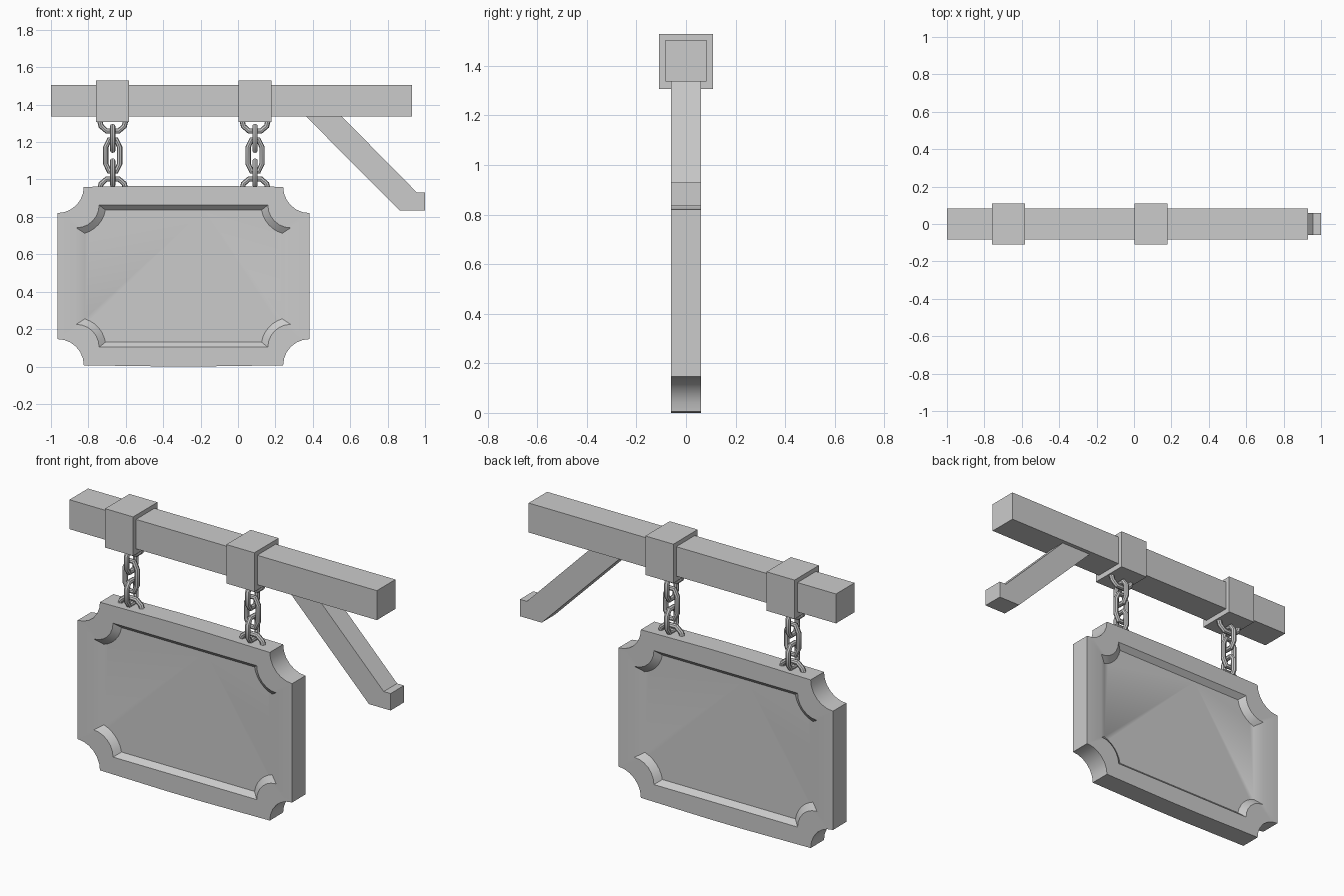
import bpy, bmesh, math
from mathutils import Vector

if "Cube" in bpy.data.objects:
    bpy.data.objects.remove(bpy.data.objects["Cube"])


def finish(bm, name, smooth=False):
    bmesh.ops.recalc_face_normals(bm, faces=bm.faces)
    mesh = bpy.data.meshes.new(name)
    bm.to_mesh(mesh)
    bm.free()
    ob = bpy.data.objects.new(name, mesh)
    bpy.context.collection.objects.link(ob)
    if smooth:
        bpy.ops.object.select_all(action='DESELECT')
        ob.select_set(True)
        bpy.context.view_layer.objects.active = ob
        bpy.ops.object.shade_smooth_by_angle(angle=math.radians(35))
    return ob


def bridge(bm, a, b, closed=True):
    n = len(a)
    for i in range(n if closed else n - 1):
        j = (i + 1) % n
        bm.faces.new((a[i], a[j], b[j], b[i]))


def box(name, x0, x1, y, z0, z1):
    prism(name, [(x0, z0), (x1, z0), (x1, z1), (x0, z1)], y)


def prism(name, profile, y):
    bm = bmesh.new()
    f = [bm.verts.new((px, -y, pz)) for px, pz in profile]
    b = [bm.verts.new((px, y, pz)) for px, pz in profile]
    bridge(bm, f, b)
    bm.faces.new(f)
    bm.faces.new(b)
    finish(bm, name)


def chain_link(name, path, origin, sideways=False, closed=True, radius=0.0145, sides=8):
    """Sweep a round section along a planar path (u, z)."""
    bm = bmesh.new()
    rings, n = [], len(path)
    pts = [Vector(p) for p in path]
    for i, p in enumerate(pts):
        prev = pts[i - 1] if closed or i > 0 else p
        nxt = pts[(i + 1) % n] if closed or i < n - 1 else p
        t = (nxt - prev).normalized()
        normal = Vector((t.y, -t.x))
        ring = []
        for k in range(sides):
            a = 2 * math.pi * k / sides
            q = p + normal * radius * math.cos(a)
            w = radius * math.sin(a)
            co = (w, q.x, q.y) if sideways else (q.x, w, q.y)
            ring.append(bm.verts.new(Vector(co) + Vector(origin)))
        rings.append(ring)
    for i in range(n if closed else n - 1):
        bridge(bm, rings[i], rings[(i + 1) % n])
    finish(bm, name, True)


def oval(w, s, h):
    return [(w, -s), (w, s), (w * .5, h), (-w * .5, h),
            (-w, s), (-w, -s), (-w * .5, -h), (w * .5, -h)]


# beam and diagonal brace
box("beam", -1.0, 0.93, 0.083, 1.337, 1.504)
prism("brace", [(0.364, 1.337), (0.864, 0.834), (1.0, 0.834), (1.0, 0.93),
                (0.957, 0.93), (0.555, 1.337)], 0.06)

# sleeves and chains
half = [(-.07, -.012), (-.062, .022), (-.032, .048), (.032, .048), (.062, .022), (.07, -.012)]
for side, cx in (("left", -0.67), ("right", 0.091)):
    box(side + "_sleeve", cx - 0.088, cx + 0.088, 0.109, 1.307, 1.528)
    chain_link(side + "_top_loop", [(u, -z) for u, z in half], (cx, 0, 1.307), closed=False)
    chain_link(side + "_upper_link", oval(.042, .035, .065), (cx, 0, 1.22), True)
    chain_link(side + "_middle_link", oval(.037, .045, .085), (cx, 0, 1.128))
    chain_link(side + "_lower_link", oval(.042, .035, .065), (cx, 0, 1.035), True)
    chain_link(side + "_bottom_loop", half, (cx, 0, 0.955), closed=False)


# sign board with scooped corners and a recessed panel on both faces
def outline(W, H, CW, CH, r, bulge=0.0, seg=6):
    a0, a1 = math.asin((CH - H) / r), math.acos((CW - W) / r)
    arc = []
    for i in range(seg + 1):
        a = a0 + (a1 - a0) * i / seg
        arc.append((CW - r * math.cos(a), CH - r * math.sin(a)))
    right = arc + [(x, -z) for x, z in reversed(arc)]
    right = [(.11, H + bulge)] + right + [(.11, -H - bulge)]
    return right + [(-x, z) for x, z in reversed(right)]


outer = outline(.673, .477, .673, .477, .14, .006)
lip = outline(.573, .38, .573, .38, .122)
floor = outline(.528, .353, .573, .38, .158)
bm = bmesh.new()
loops = []
for prof, y in ((floor, -.032), (lip, -.06), (outer, -.06),
                (outer, .06), (lip, .06), (floor, .032)):
    loops.append([bm.verts.new((x - .2915, y, z + .4835)) for x, z in prof])
for a, b in zip(loops, loops[1:]):
    bridge(bm, a, b)
bm.faces.new(loops[0])
bm.faces.new(loops[-1])
finish(bm, "sign_board", True)
